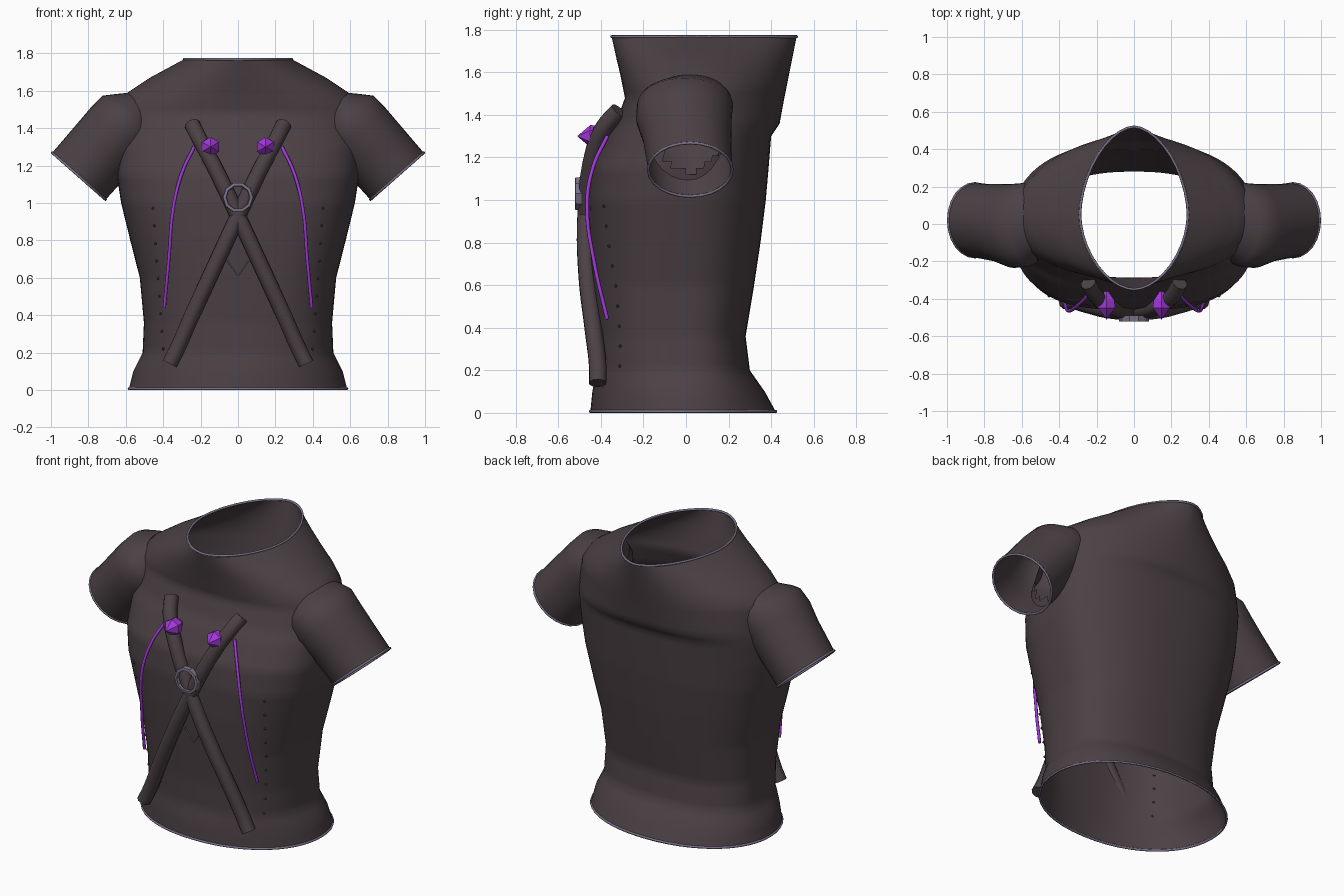
import bpy, bmesh, math
from mathutils import Vector

if "Cube" in bpy.data.objects:
    bpy.data.objects.remove(bpy.data.objects["Cube"])


def material(name, rgb):
    m = bpy.data.materials.new(name)
    m.diffuse_color = (*rgb, 1)
    m.use_nodes = True
    m.node_tree.nodes["Principled BSDF"].inputs["Base Color"].default_value = m.diffuse_color
    return m


CLOTH = material("dark cloth", (0.072, 0.053, 0.060))
PURPLE = material("purple", (0.36, 0.04, 0.70))
TRIM = material("lavender grey", (0.20, 0.17, 0.25))

# Torso sections: z, half width, front y, back y, widest y, front and back roundness
SECTIONS = [
    (0.00, 0.585, -0.45, 0.425, 0.00, 2.1, 2.1),
    (0.10, 0.560, -0.44, 0.370, 0.00, 2.2, 2.2),
    (0.20, 0.510, -0.42, 0.300, 0.00, 2.5, 2.4),
    (0.36, 0.503, -0.42, 0.280, 0.00, 2.7, 2.4),
    (0.60, 0.525, -0.44, 0.320, 0.00, 2.8, 2.4),
    (0.80, 0.576, -0.455, 0.350, 0.00, 2.8, 2.4),
    (1.00, 0.625, -0.46, 0.375, 0.00, 2.9, 2.4),
    (1.15, 0.648, -0.445, 0.388, 0.00, 2.8, 2.4),
    (1.30, 0.650, -0.37, 0.400, 0.01, 2.6, 2.5),
    (1.36, 0.650, -0.33, 0.440, 0.01, 2.4, 2.3),
    (1.48, 0.648, -0.287, 0.462, 0.02, 2.2, 2.0),
    (1.53, 0.640, -0.297, 0.472, 0.03, 2.1, 1.9),
    (1.59, 0.590, -0.309, 0.484, 0.04, 2.0, 1.8),
    (1.67, 0.470, -0.328, 0.500, 0.04, 1.9, 1.75),
    (1.77, 0.285, -0.35, 0.520, 0.05, 1.8, 1.75),
]


def section(z):
    for a, b in zip(SECTIONS, SECTIONS[1:]):
        if z <= b[0] + 1e-6:
            t = (z - a[0]) / (b[0] - a[0])
            return [p + (q - p) * t for p, q in zip(a, b)]
    return SECTIONS[-1]


def torso_ring(z, count=80):
    _, w, yf, yb, yc, nf, nb = section(z)
    ring = []
    for i in range(count):
        c, s = (f(2 * math.pi * i / count) for f in (math.cos, math.sin))
        n, depth = (nb, yb - yc) if s > 0 else (nf, yc - yf)
        ring.append(Vector((math.copysign(abs(c) ** (2 / n), c) * w,
                            yc + math.copysign(abs(s) ** (2 / n), s) * depth, z)))
    return ring


def front_y(x, z):
    _, w, yf, _, yc, n, _ = section(z)
    return yc - (yc - yf) * max(0, 1 - (abs(x) / w) ** n) ** (1 / n)


def finish(bm, name, mat, smooth=True, angle=40):
    bmesh.ops.recalc_face_normals(bm, faces=bm.faces)
    me = bpy.data.meshes.new(name)
    bm.to_mesh(me)
    bm.free()
    ob = bpy.data.objects.new(name, me)
    bpy.context.collection.objects.link(ob)
    me.materials.append(mat)
    if smooth:
        bpy.ops.object.select_all(action='DESELECT')
        ob.select_set(True)
        bpy.context.view_layer.objects.active = ob
        bpy.ops.object.shade_smooth_by_angle(angle=math.radians(angle))
    return ob


def loft(bm, rings):
    rows = [[bm.verts.new(p) for p in r] for r in rings]
    for a, b in zip(rows, rows[1:]):
        for i in range(len(a)):
            j = (i + 1) % len(a)
            bm.faces.new((a[i], a[j], b[j], b[i]))


def tube(name, points, radius, mat, closed=False, sides=2, curved=False):
    cu = bpy.data.curves.new(name, 'CURVE')
    cu.dimensions = '3D'
    cu.bevel_depth, cu.bevel_resolution = radius, sides
    cu.use_fill_caps = not closed
    if curved:
        sp = cu.splines.new('BEZIER')
        sp.bezier_points.add(len(points) - 1)
        for bp, p in zip(sp.bezier_points, points):
            bp.co = p
            bp.handle_left_type = bp.handle_right_type = 'AUTO'
        sp.resolution_u = 5
    else:
        sp = cu.splines.new('POLY')
        sp.points.add(len(points) - 1)
        for sp_p, p in zip(sp.points, points):
            sp_p.co = (*p, 1)
    sp.use_cyclic_u = closed
    cu.materials.append(mat)
    ob = bpy.data.objects.new(name, cu)
    bpy.context.collection.objects.link(ob)


# Sleeve axis runs from the cuff up into the shoulder
CUFF = Vector((0.853, 0.02, 1.14))
AXIS = Vector((-0.66, 0, 0.75)).normalized()
ACROSS = Vector((AXIS.z, 0, -AXIS.x))

# Torso shell with open collar, hem and armholes
bm = bmesh.new()
heights = []
for a, b in zip(SECTIONS, SECTIONS[1:]):
    steps = max(1, round((b[0] - a[0]) / 0.03))
    heights += [a[0] + (b[0] - a[0]) * k / steps for k in range(steps)]
loft(bm, [torso_ring(z) for z in heights + [1.77]])
hole = []
for f in bm.faces:
    c = f.calc_center_median()
    d = Vector((abs(c.x), c.y, c.z)) - CUFF
    t = d.dot(AXIS)
    if t < 0.40 and (d - AXIS * t).length < 0.165:
        hole.append(f)
bmesh.ops.delete(bm, geom=hole, context='FACES')
finish(bm, "torso", CLOTH)
tube("collar_trim", torso_ring(1.768, 40), 0.007, TRIM, True)
tube("hem_trim", torso_ring(0.007, 48), 0.007, TRIM, True)


def sleeve_ring(side, t, r, ry, y, count=32):
    ring = []
    for i in range(count):
        a = 2 * math.pi * i / count
        p = CUFF + AXIS * t + ACROSS * r * math.cos(a)
        ring.append(Vector((p.x * side, y + ry * math.sin(a), p.z)))
    return ring


for side, tag in ((-1, "left"), (1, "right")):
    # Sleeve, folded in at the shoulder seam
    bm = bmesh.new()
    loft(bm, [sleeve_ring(side, *s) for s in (
        (0, 0.19, 0.197, 0.02), (0.2, 0.193, 0.208, 0.005), (0.32, 0.195, 0.225, -0.01),
        (0.41, 0.19, 0.225, -0.005), (0.45, 0.155, 0.21, 0.0), (0.51, 0.10, 0.16, 0.02))])
    finish(bm, tag + "_sleeve", CLOTH)
    tube(tag + "_cuff_trim", sleeve_ring(side, 0.004, 0.19, 0.197, 0.02, 24), 0.007, TRIM, True)

    # Crossed chest strap
    tube(tag + "_strap", [(side * x, y, z) for x, y, z in (
        (0.245, -0.315, 1.42), (0.205, -0.385, 1.34), (0.14, -0.435, 1.22), (0.0, -0.47, 0.93),
        (-0.13, -0.465, 0.65), (-0.25, -0.435, 0.39), (-0.325, -0.415, 0.22),
        (-0.365, -0.415, 0.14))], 0.042, CLOTH, curved=True, sides=3)

    # Faceted chest stud, pointed at the front
    bm = bmesh.new()
    loft(bm, [[Vector((side * 0.147 + r * math.cos(k * math.pi / 3 + math.pi / 6), y,
                       1.30 + r * math.sin(k * math.pi / 3 + math.pi / 6))) for k in range(6)]
              for y, r in ((-0.51, 0.001), (-0.45, 0.052), (-0.41, 0.05), (-0.36, 0.012))])
    finish(bm, tag + "_stud", PURPLE, smooth=False)

    # Hanging cord
    tube(tag + "_cord", [(side * x, y, z) for x, y, z in (
        (0.235, -0.37, 1.30), (0.30, -0.435, 1.16), (0.345, -0.465, 0.98),
        (0.37, -0.43, 0.70), (0.394, -0.37, 0.44))], 0.009, PURPLE, curved=True)

    # Row of tiny seam beads
    bm = bmesh.new()
    for k in range(9):
        z = 0.22 + k * 0.094
        x = side * (0.40 + 0.055 * k / 8)
        made = bmesh.ops.create_icosphere(bm, subdivisions=1, radius=0.008)
        bmesh.ops.translate(bm, verts=made['verts'], vec=(x, front_y(x, z) - 0.003, z))
    finish(bm, tag + "_seam_beads", CLOTH)

# Ring over the strap crossing
bm = bmesh.new()
N = 10
for_ring = [[Vector((r * math.cos(k * 2 * math.pi / N), y, 1.03 + r * math.sin(k * 2 * math.pi / N)))
             for k in range(N)]
            for y, r in ((-0.49, 0.082), (-0.52, 0.080), (-0.522, 0.064), (-0.49, 0.060), (-0.49, 0.082))]
loft(bm, for_ring)
bmesh.ops.remove_doubles(bm, verts=bm.verts, dist=1e-4)
finish(bm, "chest_ring", TRIM, smooth=False)

# Small stitched chevron below the crossing
tube("chevron", [(x, front_y(x, z) - 0.002, z) for x, z in ((-0.055, 0.69), (0, 0.61), (0.055, 0.69))],
     0.004, TRIM, sides=1)
